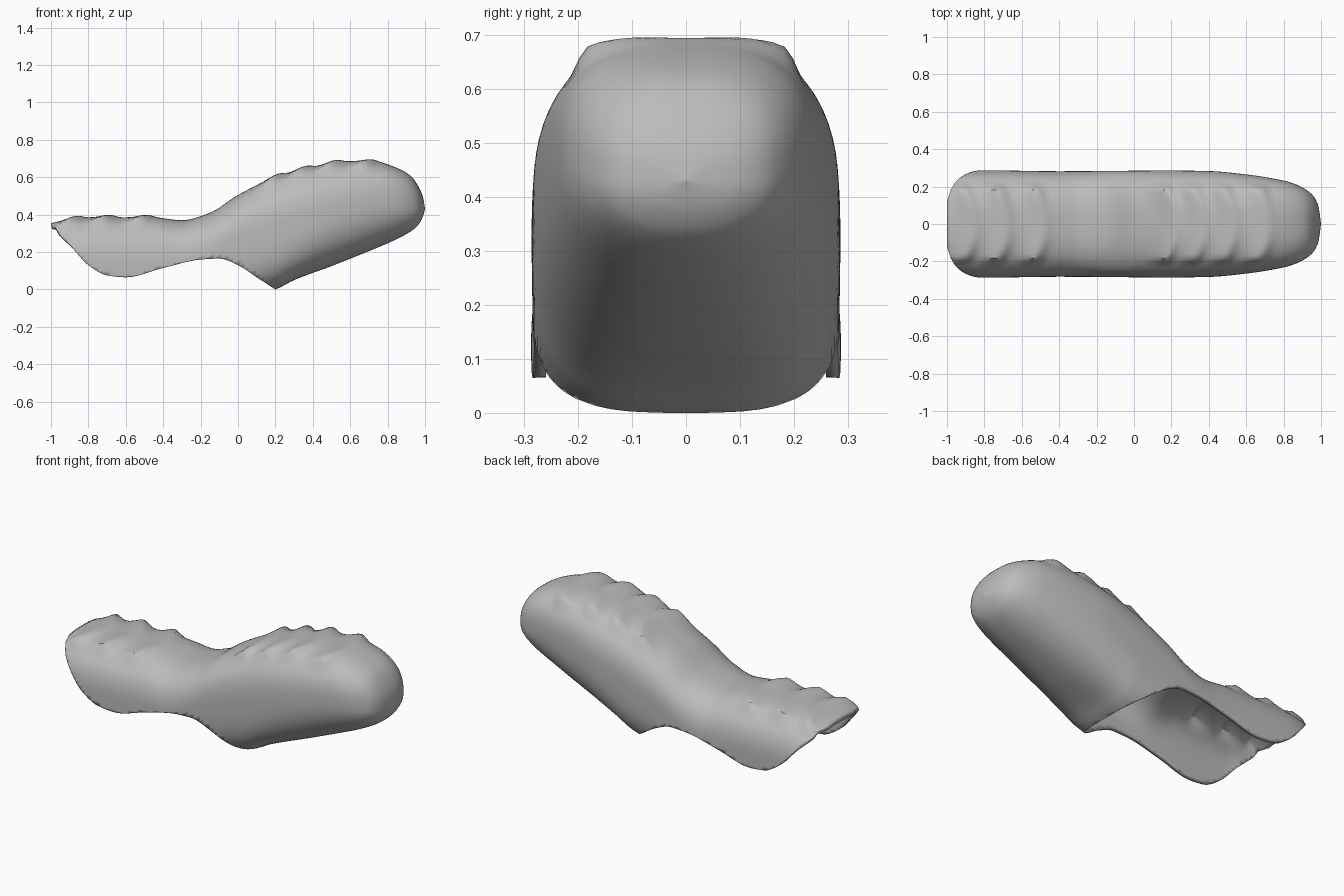
import bpy
import bmesh
from math import sin, cos, pi, atan2, radians, exp

cube = bpy.data.objects.get("Cube")
if cube:
    bpy.data.objects.remove(cube, do_unlink=True)

# Side profiles along x: crown, belly, widest height, half width, open hem
TOP = [(-1, .355), (-.8, .385), (-.45, .385), (-.3, .37), (-.15, .41), (0, .505), (.2, .6),
       (.4, .655), (.6, .685), (.75, .68), (.85, .65), (.92, .61), (.965, .55), (.99, .49), (1, .43)]
BELLY = [(-1, -.2), (-.3, -.15), (0, -.06), (.2, 0), (.3, .05), (.5, .125), (.7, .205),
         (.85, .27), (.95, .33), (.985, .38), (1, .43)]
MID = [(-1, .12), (-.3, .13), (0, .26), (.2, .33), (.5, .42), (.8, .47), (1, .43)]
WIDTH = [(-1, .27), (-.8, .287), (-.4, .282), (.2, .286), (.4, .283), (.6, .265), (.8, .232),
         (.87, .21), (.95, .16), (.985, .1), (1, 0)]
HEM = [(-1, .345), (-.9, .24), (-.8, .13), (-.7, .075), (-.6, .065), (-.4, .115),
       (-.2, .16), (-.1, .165), (0, .13), (.1, .065), (.2, 0)]
# Squareness of the lower half: boxy at the lip, round towards the tip
LOWER = [(-1, 3.2), (.2, 3.2), (.5, 2.5), (1, 2.2)]
UPPER = 2.7
RIDGES = [-.86, -.68, -.48, .22, .37, .53, .72]
LIP = .2


def curve(pts, x):
    """Smooth interpolation with slopes limited at peaks."""
    def slope(i):
        if i in (0, len(pts) - 1):
            j = max(i - 1, 0)
            return (pts[j + 1][1] - pts[j][1]) / (pts[j + 1][0] - pts[j][0])
        a = (pts[i][1] - pts[i - 1][1]) / (pts[i][0] - pts[i - 1][0])
        b = (pts[i + 1][1] - pts[i][1]) / (pts[i + 1][0] - pts[i][0])
        return 0 if a * b <= 0 else 2 * a * b / (a + b)
    i = 0
    while i < len(pts) - 2 and x > pts[i + 1][0]:
        i += 1
    (x0, y0), (x1, y1) = pts[i], pts[i + 1]
    d = x1 - x0
    t = min(max((x - x0) / d, 0), 1)
    return (y0 * (1 + 2 * t) * (1 - t) ** 2 + y1 * t * t * (3 - 2 * t)
            + d * t * (1 - t) * (slope(i) * (1 - t) - slope(i + 1) * t))


def wrinkle(x, y):
    """Crescent folds across the crown, strongest at their outer ends."""
    side = abs(y) / .19
    fade = 1 if side < 1 else max(0, 1 - (side - 1) / .12)
    height = 0
    for r in RIDGES:
        d = x - r + .05 * side * side
        height = max(height, exp(-(d / (.07 if d < 0 else .035)) ** 2))
    return fade * height * (.013 + .024 * side * side)


def section(x, cols):
    """Rounded-square ring, cut off where it would pass below the hem."""
    top, belly, mid, w, lower = (curve(p, x) for p in (TOP, BELLY, MID, WIDTH, LOWER))
    mid = min(max(mid, belly), top)
    limit = pi
    if x < LIP - .0001:
        hem = curve(HEM, x)
        k = (hem - mid) / (top - mid if hem > mid else mid - belly)
        n = UPPER if k > 0 else lower
        limit = atan2(max(0, 1 - abs(k) ** n) ** (1 / n), k)
    for j in range(cols + 1):
        a = max(-limit, min(limit, pi * (2 * j / cols - 1)))
        s, c = sin(a), cos(a)
        n = UPPER if c > 0 else lower
        r = (abs(s) ** n + abs(c) ** n) ** (-1 / n)
        y = w * r * s
        z = mid + r * c * ((top - mid) if c > 0 else (mid - belly))
        if c > 0 and x < .9:
            z += wrinkle(x, y)
        yield x, y, z


# Stations: even along the body, closer at the lip and the rounded tip
COLS = 80
xs = [-1 + .02 * i for i in range(60)] + [.19, .196]
xs += [LIP + .02 * i for i in range(33)]
xs += [1 - .15 * (1 - i / 14) ** 2 for i in range(1, 15)]

bm = bmesh.new()
rows = [[bm.verts.new(p) for p in section(x, COLS)] for x in xs]
for a, b in zip(rows, rows[1:]):
    for j in range(COLS):
        bm.faces.new((a[j], b[j], b[j + 1], a[j + 1]))
bmesh.ops.remove_doubles(bm, verts=bm.verts, dist=.0005)
bmesh.ops.recalc_face_normals(bm, faces=bm.faces)
if max(bm.faces, key=lambda f: f.calc_center_median().z).normal.z < 0:
    bmesh.ops.reverse_faces(bm, faces=bm.faces)
mesh = bpy.data.meshes.new("wrinkled_sleeve")
bm.to_mesh(mesh)
bm.free()

# Plain grey material
grey = bpy.data.materials.new("plain_grey")
grey.use_nodes = True
grey.diffuse_color = (.5, .5, .5, 1)
grey.node_tree.nodes["Principled BSDF"].inputs["Base Color"].default_value = (.5, .5, .5, 1)
mesh.materials.append(grey)

sleeve = bpy.data.objects.new("wrinkled_sleeve", mesh)
bpy.context.collection.objects.link(sleeve)
bpy.context.view_layer.objects.active = sleeve
sleeve.select_set(True)

# Wall thickness, grown inwards
wall = sleeve.modifiers.new("wall", "SOLIDIFY")
wall.thickness = .024
wall.offset = -1
bpy.ops.object.shade_smooth_by_angle(angle=radians(40))
